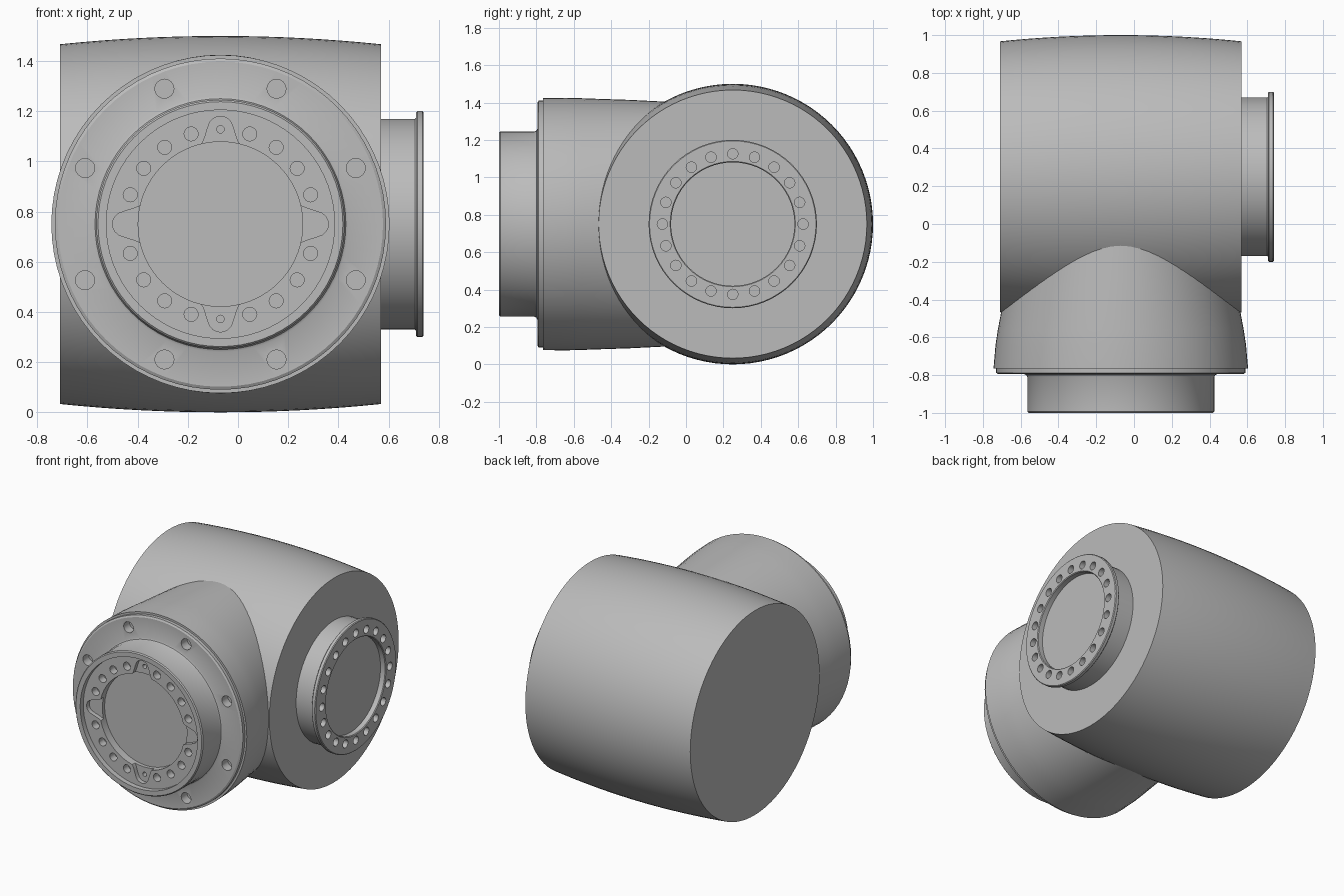
import bpy, bmesh
from math import sin, cos, pi, sqrt, radians

if "Cube" in bpy.data.objects:
    bpy.data.objects.remove(bpy.data.objects["Cube"])

grey = bpy.data.materials.new("housing_grey")
grey.use_nodes = True
colour = (0.5, 0.5, 0.5, 1)
grey.diffuse_color = colour
grey.node_tree.nodes["Principled BSDF"].inputs["Base Color"].default_value = colour


def place(u, v, w, axis):
    """Section coordinates u, v and distance w along the joint axis."""
    return (u - 0.07, w, v + 0.75) if axis == "y" else (w, u + 0.25, v + 0.75)


def loft(bm, rings, axis):
    """Bridge rings of points (u, v, w) and cap both ends."""
    rows = [[bm.verts.new(place(*p, axis)) for p in ring] for ring in rings]
    n = len(rows[0])
    for a, b in zip(rows, rows[1:]):
        for i in range(n):
            j = (i + 1) % n
            bm.faces.new((a[i], a[j], b[j], b[i]))
    bm.faces.new(rows[0])
    bm.faces.new(rows[-1])


def circle(w, ru, rv=None, n=64, cu=0, cv=0):
    rv = rv or ru
    return [(cu + ru * cos(2 * pi * i / n), cv + rv * sin(2 * pi * i / n), w) for i in range(n)]


def finish(bm, name):
    bmesh.ops.recalc_face_normals(bm, faces=bm.faces[:])
    mesh = bpy.data.meshes.new(name)
    bm.to_mesh(mesh)
    bm.free()
    mesh.materials.append(grey)
    obj = bpy.data.objects.new(name, mesh)
    bpy.context.collection.objects.link(obj)
    return obj


def turned(name, profile, axis, n=64):
    bm = bmesh.new()
    loft(bm, [circle(*p, n=n) for p in profile], axis)
    return finish(bm, name)


def select(obj):
    bpy.ops.object.select_all(action="DESELECT")
    obj.select_set(True)
    bpy.context.view_layer.objects.active = obj


def cut(obj, cutter):
    cutter.hide_render = True
    select(obj)
    mod = obj.modifiers.new("cut", "BOOLEAN")
    mod.operation = "DIFFERENCE"
    mod.solver = "EXACT"
    mod.object = cutter
    bpy.ops.object.modifier_apply(modifier=mod.name)
    bpy.data.objects.remove(cutter)


def drill(name, holes, axis):
    """Cutter made of rods: (angle, pitch radius, hole radius, start, end)."""
    bm = bmesh.new()
    for a, pitch, r, w0, w1 in holes:
        cu, cv = pitch * cos(radians(a)), pitch * sin(radians(a))
        loft(bm, [circle(w, r, n=16, cu=cu, cv=cv) for w in (w0, w1)], axis)
    return finish(bm, name)


# Main drum, slightly barrelled, with flat ends
barrel = []
for i in range(17):
    t = i / 8 - 1
    barrel.append((-0.07 + 0.64 * t, 0.75 - 0.033 * t * t))
drum = turned("main_drum", barrel, "x", 96)

# Side output: neck, thin flange, shallow recess and bolt circle
side = turned("side_output_flange", [
    (0.5, 0.42), (0.705, 0.42), (0.71, 0.425), (0.71, 0.445), (0.715, 0.45),
    (0.735, 0.45), (0.74, 0.445), (0.74, 0.335), (0.735, 0.33), (0.7, 0.33)], "x")
cut(side, drill("side_holes", [(18 * i, 0.376, 0.028, 0.69, 0.8) for i in range(20)], "x"))

# Front housing: oval where it meets the drum, round at the front,
# then the stepped flange, boss and recessed face
front = turned("front_housing", [
    (0.0, 0.55, 0.65), (-0.12, 0.57, 0.655), (-0.3, 0.605, 0.664), (-0.48, 0.636, 0.67),
    (-0.56, 0.651, 0.673), (-0.64, 0.663, 0.675), (-0.765, 0.674), (-0.765, 0.66),
    (-0.788, 0.66), (-0.795, 0.648), (-0.795, 0.51), (-0.8, 0.5), (-0.81, 0.495),
    (-0.993, 0.495), (-1.0, 0.488), (-1.0, 0.455), (-0.965, 0.455), (-0.965, 0.328),
    (-0.91, 0.328)], "y", 72)


# Four rounded lobes that open off the central recess
def lobe_radius(angle):
    d = abs((angle + 45) % 90 - 45)
    if d <= 7:
        s = 0.38 * sin(radians(d))
        return 0.38 * cos(radians(d)) + sqrt(0.05 ** 2 - s * s)
    t = min((d - 7) / 9, 1)
    return 0.32 + 0.077 * (1 - t) ** 2


bm = bmesh.new()
loft(bm, [[(lobe_radius(a) * cos(radians(a)), lobe_radius(a) * sin(radians(a)), w)
           for a in range(0, 360, 2)] for w in (-0.935, -1.05)], "y")
cut(front, finish(bm, "lobe_cutter"))

# Bolt holes: ring holes between the lobes, dowel holes, flange holes
holes = [(18 * i, 0.378, 0.028, -0.91, -1.05) for i in range(20) if i % 5]
holes += [(a, 0.378, 0.015, -0.9, -1.05) for a in (90, 270)]
holes += [(22.5 + 45 * i, 0.584, 0.038, -0.73, -0.85) for i in range(8)]
cut(front, drill("front_holes", holes, "y"))

for part in (drum, side, front):
    select(part)
    bpy.ops.object.shade_smooth_by_angle(angle=radians(30))
